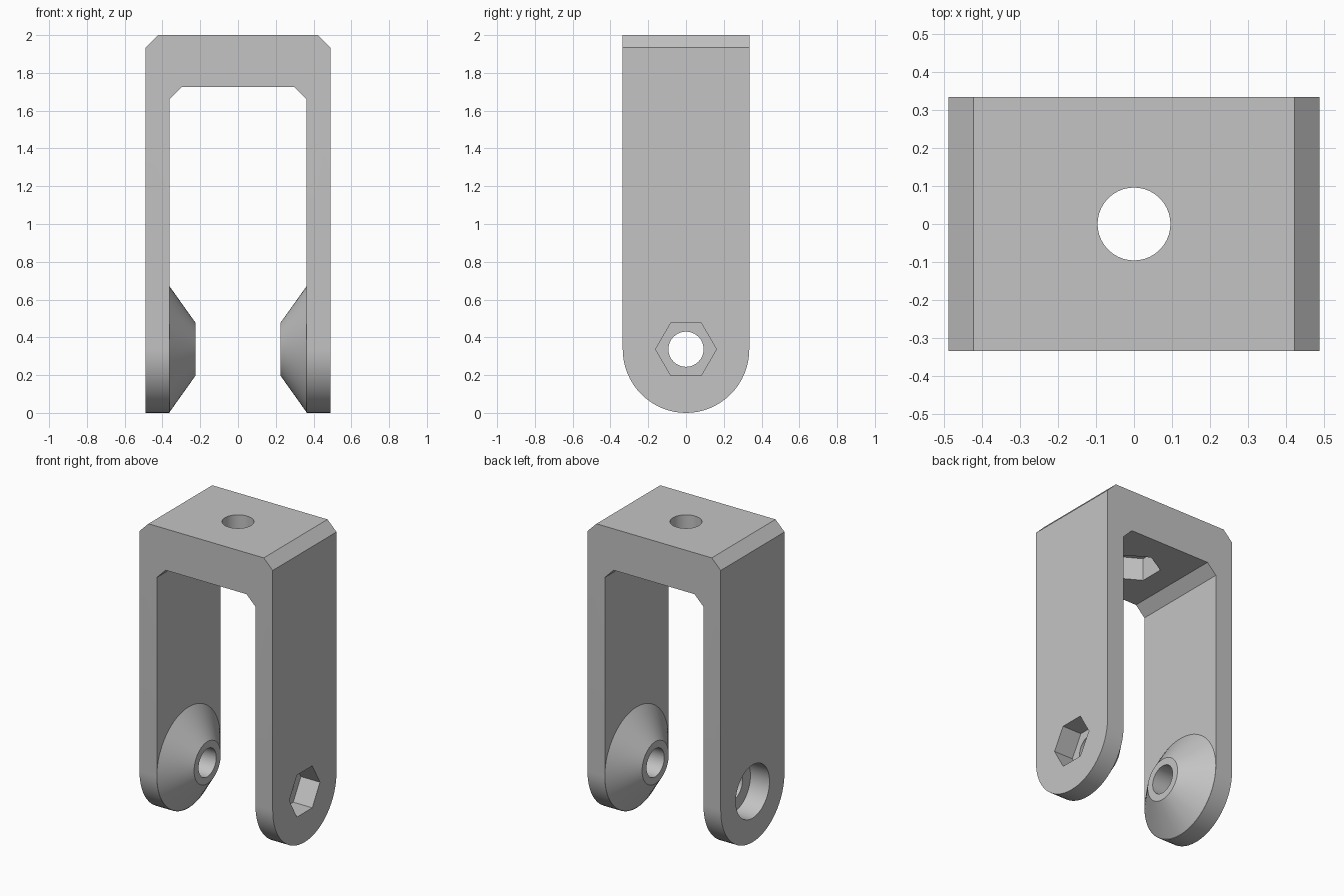
import bpy, bmesh, math

if "Cube" in bpy.data.objects:
    bpy.data.objects.remove(bpy.data.objects["Cube"])

SEG = 64
W, D, H = 0.49, 0.335, 2.0      # half width, half depth, height
INNER, ROOF, CH = 0.363, 1.725, 0.066
PIVOT = 0.337                   # height of the bolt axis

grey = bpy.data.materials.new("light grey")
grey.diffuse_color = (0.55, 0.55, 0.55, 1)
grey.use_nodes = True
grey.node_tree.nodes["Principled BSDF"].inputs["Base Color"].default_value = grey.diffuse_color


def make(name, rings, closed=False):
    """Solid from matching rings of points, capped at both ends."""
    bm = bmesh.new()
    vs = [[bm.verts.new(p) for p in r] for r in rings]
    n = len(rings[0])
    for a, b in zip(vs, vs[1:]):
        for i in range(n):
            j = (i + 1) % n
            bm.faces.new((a[i], a[j], b[j], b[i]))
    bm.faces.new(vs[0][::-1])
    bm.faces.new(vs[-1])
    bmesh.ops.recalc_face_normals(bm, faces=bm.faces)
    me = bpy.data.meshes.new(name)
    bm.to_mesh(me)
    bm.free()
    me.materials.append(grey)
    ob = bpy.data.objects.new(name, me)
    bpy.context.collection.objects.link(ob)
    return ob


def ring_x(x, r, n=SEG, turn=0.0):
    """Circle or polygon around the bolt axis."""
    return [(x, r * math.cos(turn + i * math.tau / n),
             PIVOT + r * math.sin(turn + i * math.tau / n)) for i in range(n)]


def ring_z(z, r, n=SEG, turn=0.0):
    """Circle or polygon around the vertical axis."""
    return [(r * math.cos(turn + i * math.tau / n),
             r * math.sin(turn + i * math.tau / n), z) for i in range(n)]


def combine(target, tool, operation):
    """Apply a boolean and discard the tool."""
    mod = target.modifiers.new(operation, 'BOOLEAN')
    mod.operation, mod.object, mod.solver = operation, tool, 'EXACT'
    bpy.context.view_layer.objects.active = target
    bpy.ops.object.modifier_apply(modifier=mod.name)
    bpy.data.objects.remove(tool, do_unlink=True)


# Chamfered U-shaped arch, extruded front to back
half = [(INNER, -0.1), (W, -0.1), (W, H - CH), (W - CH, H)]
inner = [(INNER - CH, ROOF), (INNER, ROOF - CH)]
profile = half + [(-x, z) for x, z in half[::-1]]
profile += [(-x, z) for x, z in inner[::-1]] + inner
bracket = make("fork_bracket", [[(x, y, z) for x, z in profile] for y in (-D - 0.1, D + 0.1)])

# Side outline with rounded leg ends
outline = [(D, H + 0.1), (-D, H + 0.1)]
for i in range(SEG // 2 + 1):
    a = math.pi + i * math.tau / SEG
    outline.append((D * math.cos(a), PIVOT + PIVOT * math.sin(a)))
combine(bracket, make("side_outline", [[(x, y, z) for y, z in outline] for x in (-0.6, 0.6)]),
        'INTERSECT')

# Conical bosses on the inside of both legs
for s in (-1, 1):
    boss = make("boss", [ring_x(s * 0.43, 0.28), ring_x(s * INNER, 0.334),
                         ring_x(s * 0.225, 0.14)])
    combine(bracket, boss, 'UNION')

# Bolt bore, hexagonal nut recess on the right, round head recess on the left
combine(bracket, make("bore", [ring_x(-0.7, 0.093), ring_x(0.7, 0.093)]), 'DIFFERENCE')
combine(bracket, make("nut_recess", [ring_x(0.35, 0.161, 6), ring_x(0.7, 0.161, 6)]), 'DIFFERENCE')
combine(bracket, make("head_recess", [ring_x(-0.7, 0.177), ring_x(-0.35, 0.177)]), 'DIFFERENCE')

# Vertical hole in the top, with a hexagonal recess underneath
combine(bracket, make("top_hole", [ring_z(1.5, 0.096), ring_z(2.2, 0.096)]), 'DIFFERENCE')
combine(bracket, make("top_recess", [ring_z(1.5, 0.161, 6, math.pi / 6),
                                     ring_z(1.875, 0.161, 6, math.pi / 6)]), 'DIFFERENCE')

bpy.ops.object.select_all(action='DESELECT')
bracket.select_set(True)
bpy.context.view_layer.objects.active = bracket
bpy.ops.object.shade_smooth_by_angle(angle=math.radians(25))
